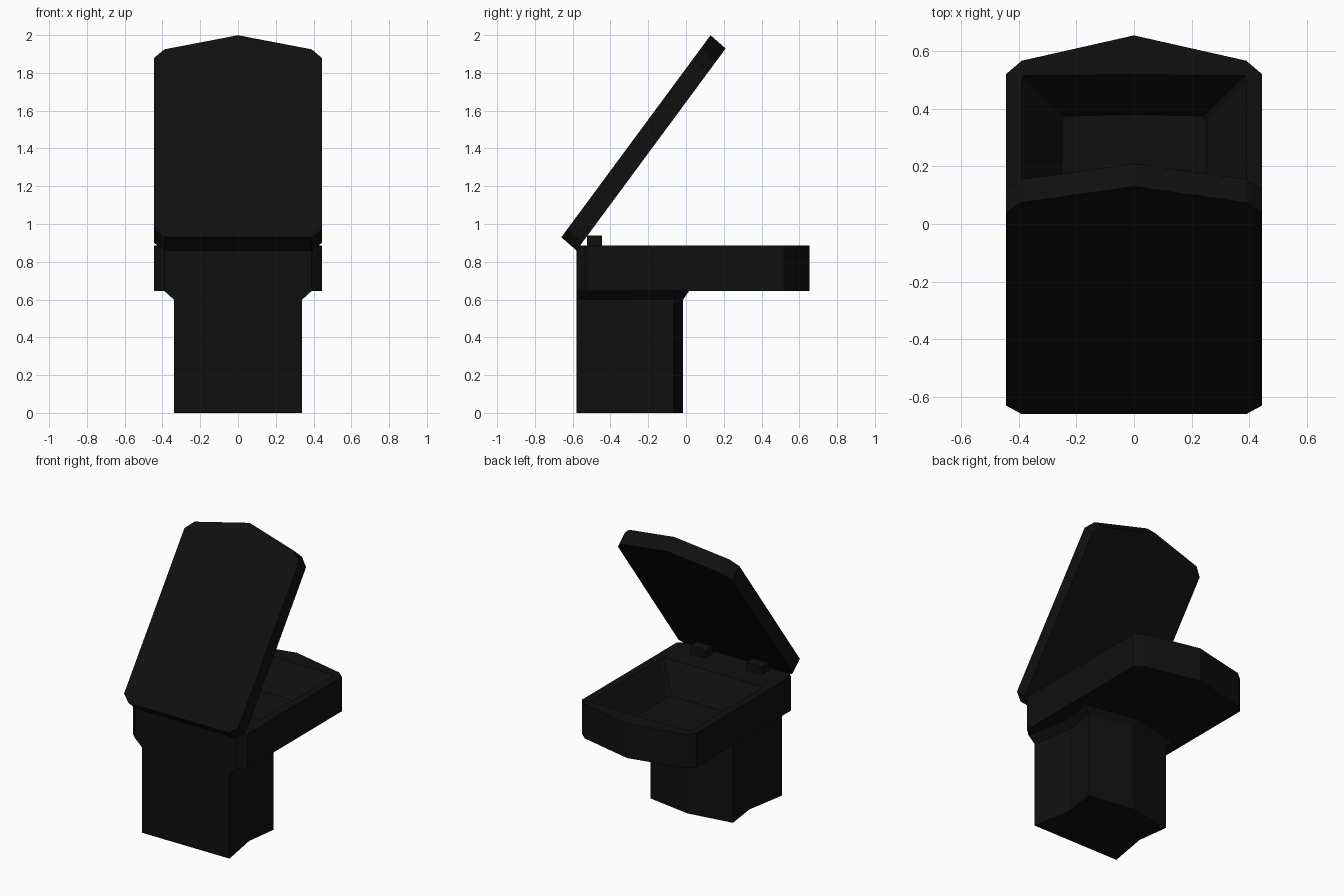
import bpy, bmesh
from mathutils import Vector

if "Cube" in bpy.data.objects:
    bpy.data.objects.remove(bpy.data.objects["Cube"])

black = bpy.data.materials.new("black")
black.diffuse_color = (0.005, 0.005, 0.005, 1)
black.use_nodes = True
black.node_tree.nodes["Principled BSDF"].inputs["Base Color"].default_value = black.diffuse_color


def mirrored(half, tip):
    """Closed outline from right-half points (back to front) and a centre tip."""
    return half + [tip] + [(-x, y) for x, y in reversed(half)]


def at(outline, z):
    return [Vector((x, y, z)) for x, y in outline]


def loft(name, rings):
    """Solid skinned through matching rings, capped at both ends."""
    bm = bmesh.new()
    loops = [[bm.verts.new(p) for p in ring] for ring in rings]
    for a, b in zip(loops, loops[1:]):
        n = len(a)
        for i in range(n):
            j = (i + 1) % n
            bm.faces.new((a[i], a[j], b[j], b[i]))
    bm.faces.new(loops[0])
    bm.faces.new(loops[-1])
    bmesh.ops.recalc_face_normals(bm, faces=bm.faces)
    mesh = bpy.data.meshes.new(name)
    bm.to_mesh(mesh)
    bm.free()
    mesh.materials.append(black)
    obj = bpy.data.objects.new(name, mesh)
    bpy.context.collection.objects.link(obj)
    return obj


# Pedestal: waisted footprint flaring out under the bowl
foot = mirrored([(.34, -.58), (.29, -.29), (.32, -.065)], (0, -.015))
flare = mirrored([(.395, -.58), (.34, -.29), (.37, -.04)], (0, .02))
loft("pedestal", [at(foot, 0), at(foot, .6), at(flare, .65)])

# Bowl: clipped corners, pointed front, sloping basin
outer = mirrored([(.39, -.58), (.445, -.53), (.445, .52), (.39, .567)], (0, .655))
opening = mirrored([(.385, -.30), (.39, -.28), (.39, .50), (.385, .515)], (0, .52))
floor = mirrored([(.24, -.18), (.25, -.16), (.25, .36), (.24, .375)], (0, .38))
loft("bowl", [at(outer, .645), at(outer, .885), at(opening, .885), at(floor, .70)])

# Lid: slab leaning forward over the bowl
lid = mirrored([(.39, 0), (.445, .05), (.445, 1.18), (.39, 1.237)], (0, 1.33))
up = Vector((0, .594, .804))
back_side = [Vector((x, -.66, .93)) + up * s for x, s in lid]
offset = Vector((0, .08, -.07))
loft("lid", [back_side, [p + offset for p in back_side]])

# Hinge blocks
for side, label in ((-1, "left"), (1, "right")):
    c = side * .218
    block = [(c - .06, -.525), (c + .06, -.525), (c + .06, -.445), (c - .06, -.445)]
    loft(label + "_hinge", [at(block, .88), at(block, .94)])
